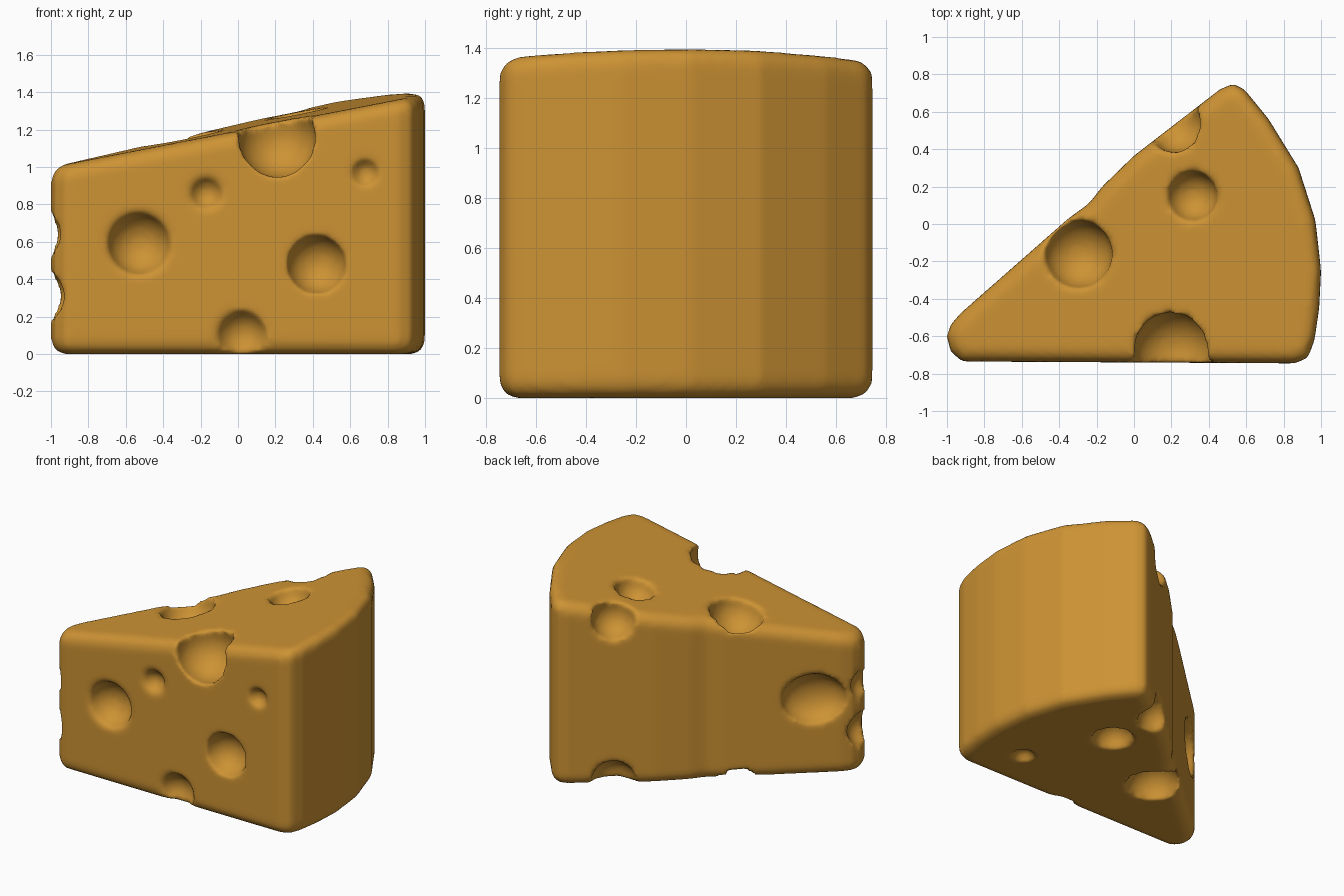
import bpy, bmesh
from mathutils import Matrix

if "Cube" in bpy.data.objects:
    bpy.data.objects.remove(bpy.data.objects["Cube"])

# Colour
mat = bpy.data.materials.new("cheese_ochre")
mat.diffuse_color = (0.61, 0.29, 0.034, 1)
mat.use_nodes = True
mat.node_tree.nodes["Principled BSDF"].inputs["Base Color"].default_value = mat.diffuse_color

# Wedge outline seen from above: rounded tip, curved rind, rounded corners
outline = [(-0.92, -0.735), (0.86, -0.745), (0.93, -0.715), (0.965, -0.62), (0.99, -0.45),
           (1.0, -0.25), (0.97, 0.02), (0.88, 0.3), (0.72, 0.56), (0.59, 0.72),
           (0.53, 0.75), (0.46, 0.72), (0.0, 0.365), (-0.17, 0.2), (-0.24, 0.11),
           (-0.35, 0.03), (-0.93, -0.48), (-0.98, -0.54), (-1.0, -0.6), (-0.98, -0.68)]


def top_z(x, y):
    return 0.995 + 0.195 * (x + 1) + 0.04 * (y + 0.74)


def make_object(name, bm):
    bmesh.ops.recalc_face_normals(bm, faces=bm.faces[:])
    me = bpy.data.meshes.new(name)
    bm.to_mesh(me)
    bm.free()
    me.materials.append(mat)
    ob = bpy.data.objects.new(name, me)
    bpy.context.collection.objects.link(ob)
    return ob


# Solid wedge with a sloping top
bm = bmesh.new()
low = [bm.verts.new((x, y, 0)) for x, y in outline]
high = [bm.verts.new((x, y, top_z(x, y))) for x, y in outline]
bm.faces.new(low[::-1])
bm.faces.new(high)
n = len(outline)
for i in range(n):
    j = (i + 1) % n
    bm.faces.new((low[i], low[j], high[j], high[i]))
wedge = make_object("cheese_wedge", bm)

# Holes: x, y, z, radius
holes = [
    # front face
    (-0.53, -0.76, 0.59, 0.17), (-0.17, -0.76, 0.86, 0.09), (0.42, -0.76, 0.48, 0.16),
    (0.21, -0.67, 1.15, 0.21), (0.68, -0.77, 0.97, 0.08), (0.02, -0.78, 0.1, 0.14),
    # pointed tip
    (-1.05, -0.62, 0.64, 0.12), (-1.03, -0.62, 0.31, 0.13),
    # rind-free bottom dimple
    (0.62, -0.41, -0.02, 0.08),
]
# the same three holes open on both the top and the bottom
for x, y, r in [(-0.3, -0.16, 0.185), (0.31, 0.15, 0.135), (0.22, 0.53, 0.15)]:
    edge = 0.06 if y > 0.5 else 0
    holes += [(x, y, top_z(x, y) - edge, r), (x, y, edge * 0.5, r)]

bm = bmesh.new()
for x, y, z, r in holes:
    bmesh.ops.create_icosphere(bm, subdivisions=3, radius=r, matrix=Matrix.Translation((x, y, z)))
# long hollow on the back face near the tip
bmesh.ops.create_icosphere(bm, subdivisions=3, radius=1, matrix=Matrix.Translation((-0.79, -0.36, 0.57))
                           @ Matrix.Rotation(0.72, 4, 'Z') @ Matrix.Diagonal((0.22, 0.13, 0.18, 1)))
cutter = make_object("hole_cutter", bm)
cutter.hide_render = True
cutter.hide_viewport = True

# Round the rims, cut the holes, soften everything
m = wedge.modifiers.new("rounding", 'BEVEL')
m.width, m.segments, m.limit_method, m.angle_limit = 0.075, 4, 'ANGLE', 1.0
m.use_clamp_overlap = False
m = wedge.modifiers.new("holes", 'BOOLEAN')
m.operation, m.solver, m.object, m.use_self = 'DIFFERENCE', 'EXACT', cutter, True
m = wedge.modifiers.new("remesh", 'REMESH')
m.mode, m.voxel_size, m.use_smooth_shade = 'VOXEL', 0.02, True
m = wedge.modifiers.new("soften", 'SMOOTH')
m.factor, m.iterations = 0.5, 5
